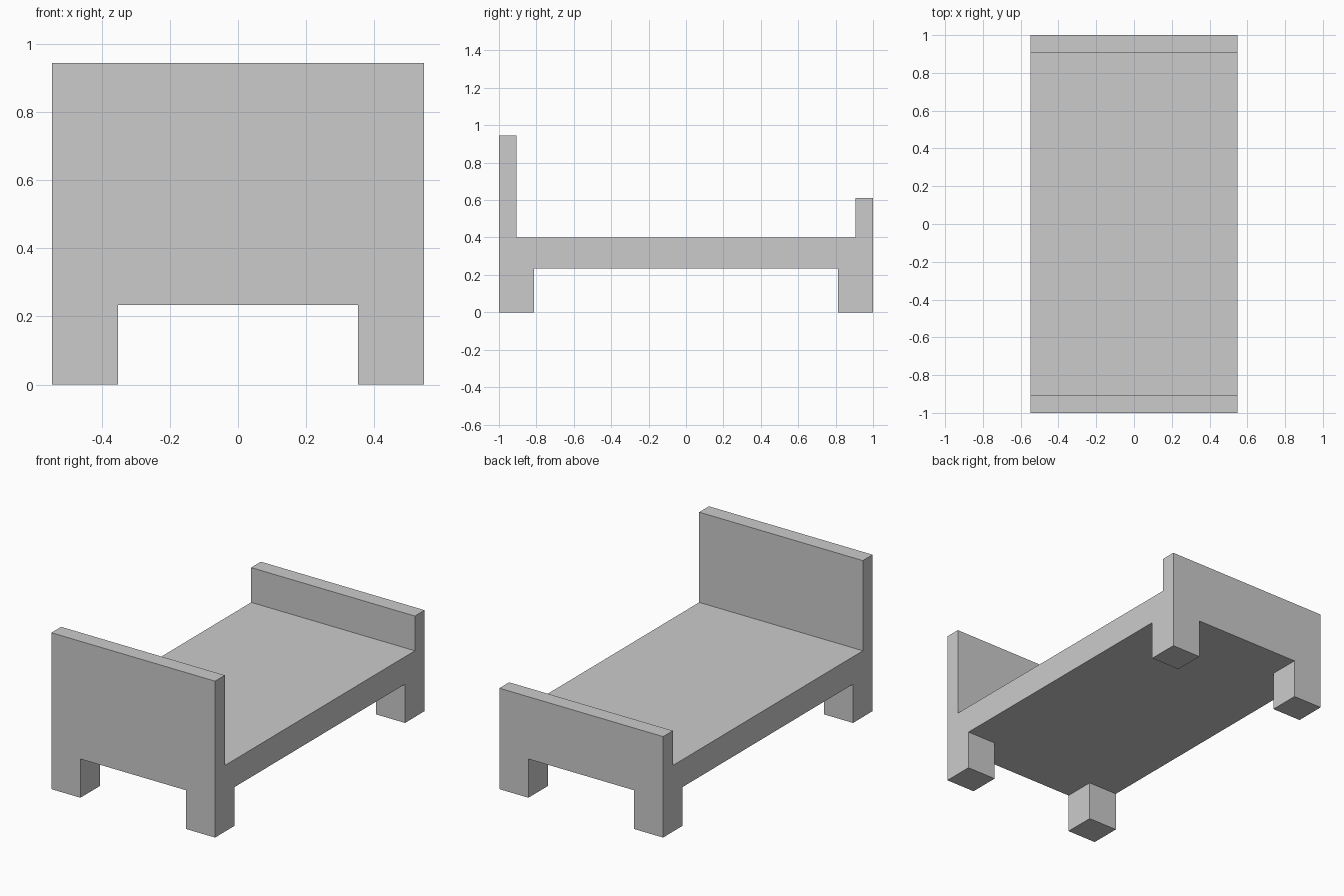
import bpy
import bmesh
from mathutils import Vector

if "Cube" in bpy.data.objects:
    bpy.data.objects.remove(bpy.data.objects["Cube"])

HALF_W = 0.547      # half the bed width
HALF_L = 1.0        # half the bed length
BOARD_Y = 0.907     # inner face of the end boards
UNDER_Z = 0.234     # underside of the frame
DECK_Z = 0.40       # top of the sleeping surface
HEAD_Z = 0.945
FOOT_Z = 0.61
LEG_X, LEG_Y = 0.353, 0.813   # inner faces of the legs


def box(name, low, high):
    """Add a box spanning two opposite corners."""
    low, high = Vector(low), Vector(high)
    bm = bmesh.new()
    bmesh.ops.create_cube(bm, size=1)
    for v in bm.verts:
        v.co = (low + high) / 2 + v.co * (high - low)
    mesh = bpy.data.meshes.new(name)
    bm.to_mesh(mesh)
    bm.free()
    obj = bpy.data.objects.new(name, mesh)
    bpy.context.collection.objects.link(obj)
    return obj


# Sleeping surface between the two end boards
box("bed_base", (-HALF_W, -BOARD_Y, UNDER_Z), (HALF_W, BOARD_Y, DECK_Z))

# Tall board at the front, low board at the back
box("headboard", (-HALF_W, -HALF_L, UNDER_Z), (HALF_W, -BOARD_Y, HEAD_Z))
box("footboard", (-HALF_W, BOARD_Y, UNDER_Z), (HALF_W, HALF_L, FOOT_Z))

# One corner leg, mirrored to all four corners
legs = box("legs", (LEG_X, LEG_Y, 0), (HALF_W, HALF_L, UNDER_Z))
mirror = legs.modifiers.new("four_corners", 'MIRROR')
mirror.use_axis = (True, True, False)
mirror.use_mirror_merge = False
